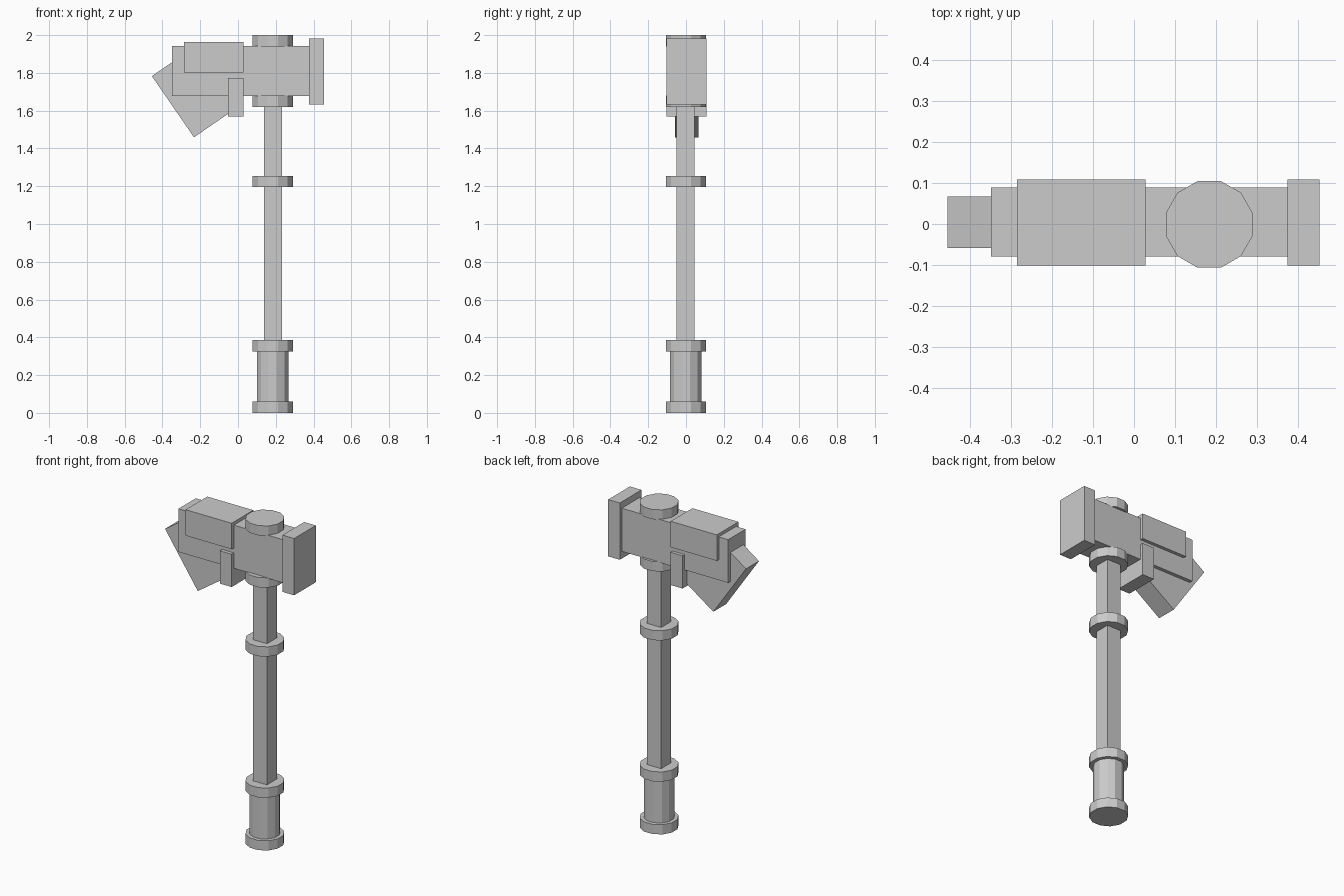
import bpy, bmesh
from math import pi, cos, atan2
from mathutils import Matrix, Vector

if "Cube" in bpy.data.objects:
    bpy.data.objects.remove(bpy.data.objects["Cube"])

SHAFT_X, SHAFT_Y = 0.184, -0.001


def finish(name, bm):
    mesh = bpy.data.meshes.new(name)
    bm.to_mesh(mesh)
    bm.free()
    obj = bpy.data.objects.new(name, mesh)
    bpy.context.collection.objects.link(obj)
    return obj


def box(name, x, y, z):
    """Box between (min, max) pairs on each axis."""
    bm = bmesh.new()
    bmesh.ops.create_cube(bm, size=1)
    bmesh.ops.scale(bm, vec=[b - a for a, b in (x, y, z)], verts=bm.verts)
    obj = finish(name, bm)
    obj.location = [(a + b) / 2 for a, b in (x, y, z)]
    return obj


def drum(name, apothem, z0, z1):
    """Twelve-sided drum around the shaft axis, flats facing the axes."""
    bm = bmesh.new()
    r = apothem / cos(pi / 12)
    bmesh.ops.create_cone(bm, cap_ends=True, segments=12, radius1=r, radius2=r,
                          depth=z1 - z0)
    if min(abs(v.co.x) for v in bm.verts) < 1e-4:
        bmesh.ops.rotate(bm, verts=bm.verts, matrix=Matrix.Rotation(pi / 12, 3, 'Z'))
    obj = finish(name, bm)
    obj.location = (SHAFT_X, SHAFT_Y, (z0 + z1) / 2)
    return obj


# Handle: square shaft, grip and collars
box("shaft", (0.137, 0.232), (-0.049, 0.046), (0.3, 1.65))
drum("grip", 0.084, 0.05, 0.335)
for name, z0 in (("pommel", 0), ("grip_collar", 0.325), ("middle_collar", 1.195),
                 ("lower_head_collar", 1.62), ("head_cap", 1.94)):
    drum(name, 0.106, z0, z0 + 0.06)

# Head: main block, striking face, cheek block and bracket
WIDE = (-0.102, 0.109)
box("head_block", (-0.35, 0.375), (-0.08, 0.089), (1.677, 1.943))
box("striking_face", (0.375, 0.454), WIDE, (1.633, 1.983))
box("cheek_block", (-0.286, 0.028), WIDE, (1.803, 1.963))
box("bracket", (-0.053, 0.028), WIDE, (1.57, 1.772))

# Tilted blade tucked under the head
left, low = Vector((-0.456, 0, 1.783)), Vector((-0.233, 0, 1.459))
edge = low - left
inward = Vector((-edge.z, 0, edge.x)).normalized() * 0.29
size = (inward.length, 0.126, edge.length)
blade = box("blade", *[(-s / 2, s / 2) for s in size])
blade.location = (left + low + inward) / 2 + Vector((0, 0.004, 0))
blade.rotation_euler.y = -atan2(inward.z, inward.x)
